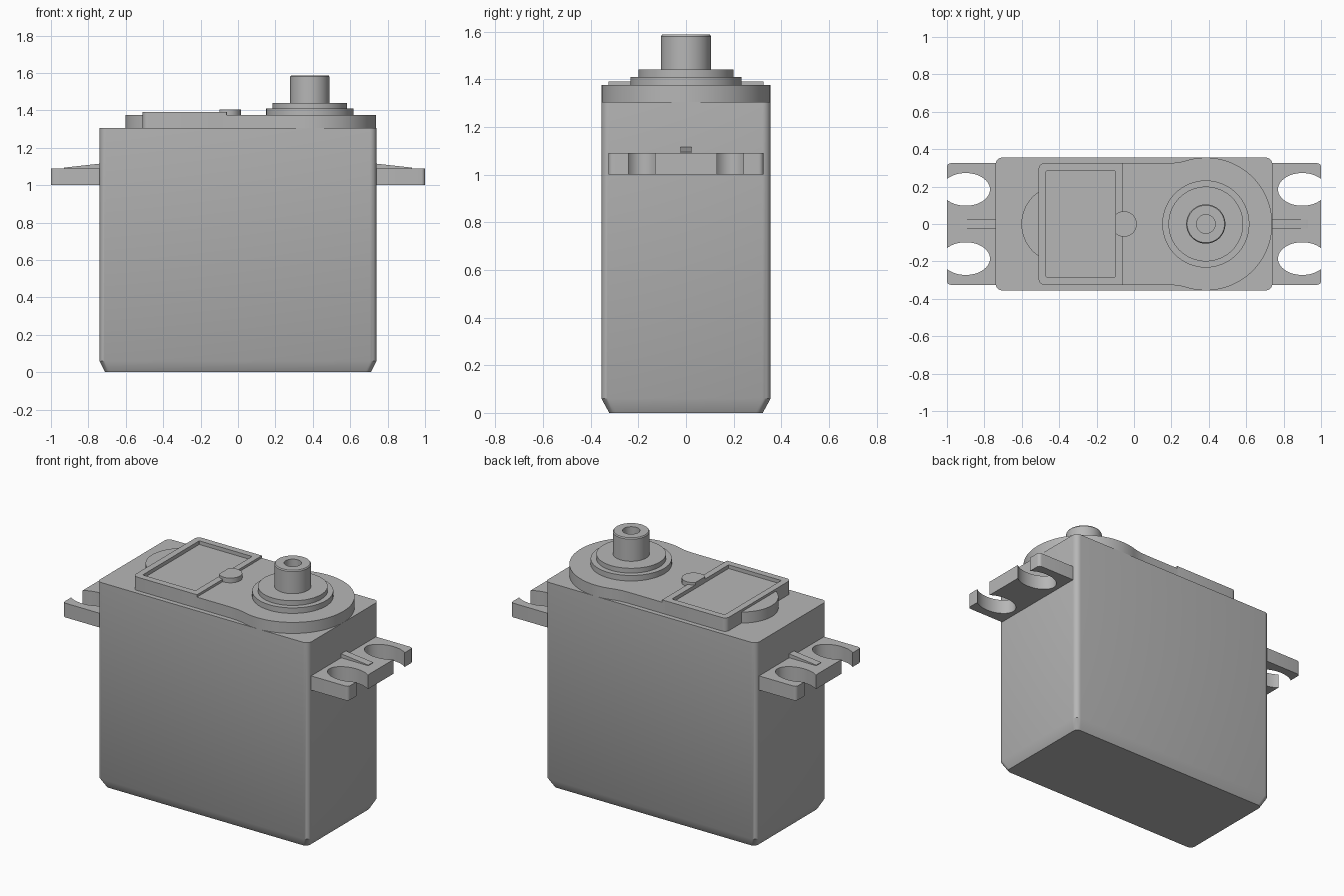
import bpy
import bmesh
from math import pi, cos, sin, radians

if "Cube" in bpy.data.objects:
    bpy.data.objects.remove(bpy.data.objects["Cube"], do_unlink=True)

grey = bpy.data.materials.new("plain grey")
grey.use_nodes = True
colour = (0.47, 0.47, 0.47, 1)
grey.diffuse_color = colour
grey.node_tree.nodes["Principled BSDF"].inputs["Base Color"].default_value = colour


def loft(name, loops):
    """Closed solid skinned through matching loops of 3D points."""
    bm = bmesh.new()
    rings = [[bm.verts.new(p) for p in loop] for loop in loops]
    n = len(rings[0])
    for a, b in zip(rings, rings[1:]):
        for i in range(n):
            j = (i + 1) % n
            bm.faces.new((a[i], a[j], b[j], b[i]))
    bm.faces.new(rings[0][::-1])
    bm.faces.new(rings[-1])
    bmesh.ops.recalc_face_normals(bm, faces=bm.faces)
    mesh = bpy.data.meshes.new(name)
    bm.to_mesh(mesh)
    bm.free()
    obj = bpy.data.objects.new(name, mesh)
    bpy.context.collection.objects.link(obj)
    mesh.materials.append(grey)
    bpy.ops.object.select_all(action='DESELECT')
    obj.select_set(True)
    bpy.context.view_layer.objects.active = obj
    bpy.ops.object.shade_smooth_by_angle(angle=radians(32))
    return obj


def at(points, z):
    return [(x, y, z) for x, y in points]


def prism(name, points, z0, z1):
    return loft(name, [at(points, z0), at(points, z1)])


def arc(cx, cy, rx, ry, start, end, steps):
    return [(cx + rx * cos(start + (end - start) * i / steps),
             cy + ry * sin(start + (end - start) * i / steps))
            for i in range(steps + 1)]


def rounded(x0, x1, y, r_left, r_right):
    """Rounded rectangle, symmetric in y, with a radius for each end."""
    pts = []
    for k, (sx, sy) in enumerate([(1, 1), (-1, 1), (-1, -1), (1, -1)]):
        r = r_right if sx > 0 else r_left
        cx = x1 - r if sx > 0 else x0 + r
        pts += arc(cx, sy * (y - r), r, r, k * pi / 2, (k + 1) * pi / 2, 6)
    return pts


def mirror_x(obj):
    obj.modifiers.new("Mirror", 'MIRROR').use_axis[0] = True


# Case with a chamfered foot
wall = rounded(-0.74, 0.74, 0.355, 0.035, 0.035)
foot = rounded(-0.71, 0.71, 0.322, 0.03, 0.03)
loft("case", [at(foot, 0), at(wall, 0.06), at(wall, 1.305)])

# Raised gear housing, a strip flowing into a round end
HUB = 0.384
sweep = pi - 1.235
housing = [(-0.08, -0.325), (0.18, -0.325), (0.225, -0.328)]
housing += arc(HUB, 0, 0.355, 0.355, -sweep, sweep, 64)
housing += [(0.225, 0.328), (0.18, 0.325), (-0.08, 0.325)]
prism("gear_housing", housing, 1.3, 1.375)

# Label cover with a sunken panel
rim = rounded(-0.51, -0.06, 0.325, 0.03, 0.002)
panel = rounded(-0.47, -0.1, 0.283, 0.004, 0.004)
loft("label_cover", [at(rim, 1.3), at(rim, 1.39), at(panel, 1.39), at(panel, 1.367)])

# Rounded tab behind the cover, and the small button on its edge
prism("rear_tab", arc(-0.395, 0, 0.207, 0.207, radians(118), radians(242), 28), 1.3, 1.375)
prism("button", arc(-0.053, 0, 0.068, 0.068, radians(-134), radians(134), 36), 1.36, 1.405)

# Stepped collar and hollow output shaft
steps = [(0.233, 1.37), (0.233, 1.41), (0.2, 1.41), (0.2, 1.44), (0.105, 1.44),
         (0.105, 1.58), (0.1, 1.587), (0.05, 1.587), (0.05, 1.49)]
loft("output_shaft", [at(arc(HUB, 0, r, r, 0, 2 * pi * 63 / 64, 63), z) for r, z in steps])

# Mounting ears with open oval screw slots
half = [(0.72, 0.325)]
half += arc(0.98, 0.305, 0.02, 0.02, pi / 2, 0, 5)
half += arc(0.9, 0.185, 0.13, 0.0875, 0.693, 2 * pi - 0.693, 36)
ear = half + [(x, -y) for x, y in reversed(half)]
mirror_x(prism("mounting_ears", ear, 1.0, 1.09))

# Tapered stiffening ribs on the ears
rib = [(0.72, 1.05), (0.93, 1.05), (0.93, 1.094), (0.74, 1.115), (0.72, 1.115)]
mirror_x(loft("ear_ribs", [[(x, y, z) for x, z in rib] for y in (-0.024, 0.024)]))
